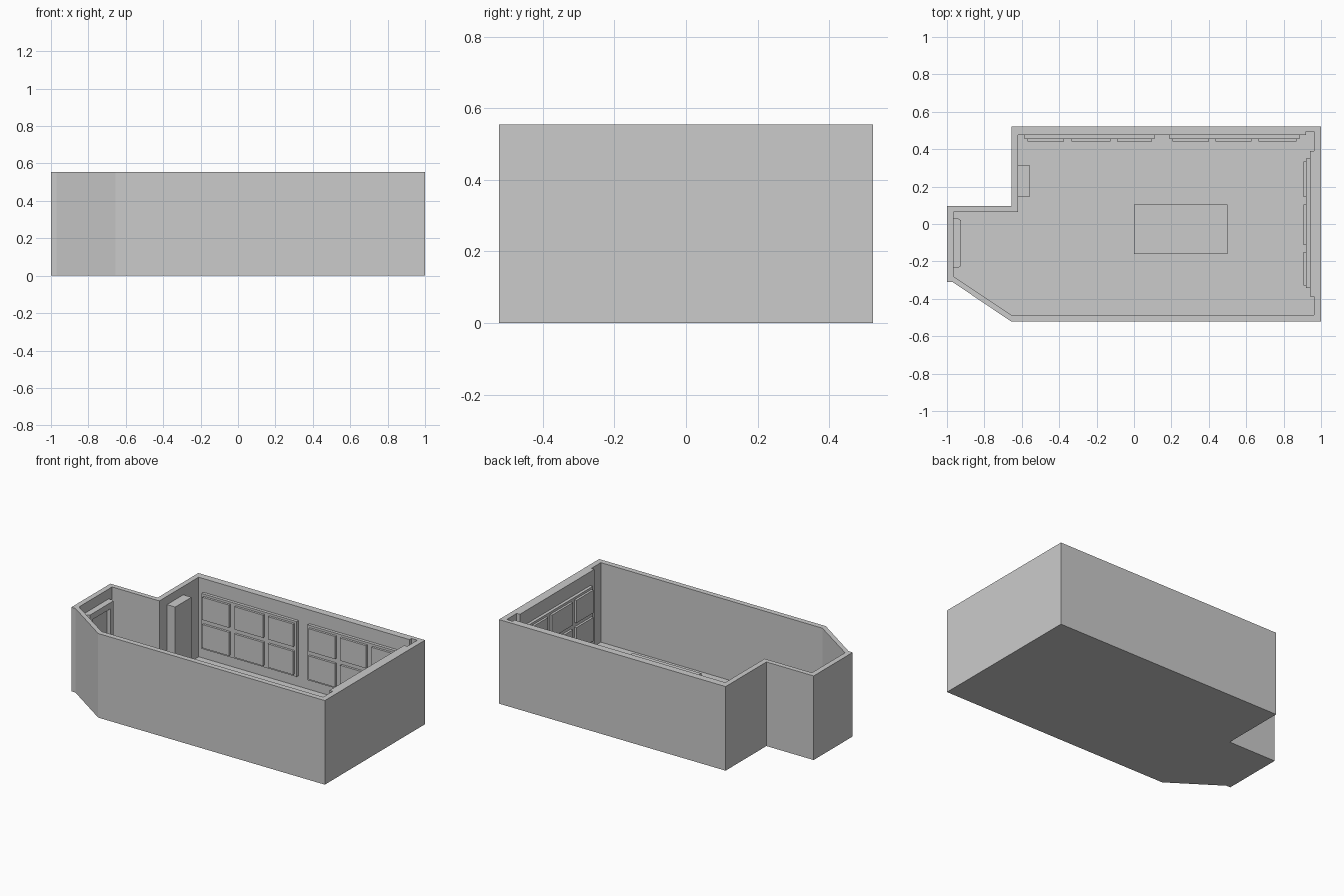
import bpy, bmesh

if "Cube" in bpy.data.objects:
    bpy.data.objects.remove(bpy.data.objects["Cube"])

H = 0.555      # wall height
FLOOR = 0.03   # floor thickness


def prism(name, pts, z0, z1):
    """Extrude a plan outline from z0 to z1."""
    bm = bmesh.new()
    face = bm.faces.new([bm.verts.new((x, y, z0)) for x, y in pts])
    ext = bmesh.ops.extrude_face_region(bm, geom=[face])
    for v in ext["geom"]:
        if isinstance(v, bmesh.types.BMVert):
            v.co.z = z1
    bmesh.ops.recalc_face_normals(bm, faces=bm.faces)
    me = bpy.data.meshes.new(name)
    bm.to_mesh(me)
    bm.free()
    ob = bpy.data.objects.new(name, me)
    bpy.context.collection.objects.link(ob)
    return ob


def box(name, x0, x1, y0, y1, z0, z1):
    return prism(name, [(x0, y0), (x1, y0), (x1, y1), (x0, y1)], z0, z1)


# Room shell: outer outline with the interior cut out, leaving the floor
outer = [(-1, -0.31), (-0.97, -0.31), (-0.655, -0.5225), (1, -0.5225),
         (1, 0.5225), (-0.655, 0.5225), (-0.655, 0.097), (-1, 0.097)]
inner = [(-0.965, -0.28), (-0.655, -0.487), (0.963, -0.487), (0.963, -0.387),
         (0.94, -0.387), (0.94, 0.39), (0.963, 0.39), (0.963, 0.495),
         (0.92, 0.495), (0.92, 0.475), (-0.62, 0.475), (-0.62, 0.065),
         (-0.965, 0.065)]
room = prism("room_shell", outer, 0, H)
cutter = prism("room_interior_cutter", inner, FLOOR, H + 0.1)
cutter.hide_render = True
mod = room.modifiers.new("hollow", "BOOLEAN")
mod.operation = "DIFFERENCE"
mod.solver = "EXACT"
mod.object = cutter
bpy.context.view_layer.objects.active = room
bpy.ops.object.modifier_apply(modifier=mod.name)
bpy.data.objects.remove(cutter)


# Windows: backing frame with two rows of raised panes
ROWS = [(0.115, 0.27), (0.30, 0.45)]


def back_window(name, a, b, panes):
    box(name + "_frame", a, b, 0.455, 0.476, 0.10, 0.465)
    for p0, p1 in panes:
        for z0, z1 in ROWS:
            box(name + "_pane", p0, p1, 0.44, 0.456, z0, z1)


def side_window(name, a, b, panes):
    box(name + "_frame", 0.92, 0.941, a, b, 0.10, 0.465)
    for p0, p1 in panes:
        for z0, z1 in ROWS:
            box(name + "_pane", 0.905, 0.921, p0, p1, z0, z1)


back_window("back_window_left", -0.585, 0.11,
            [(-0.57, -0.375), (-0.335, -0.125), (-0.09, 0.095)])
back_window("back_window_right", 0.19, 0.885,
            [(0.205, 0.40), (0.437, 0.628), (0.665, 0.87)])
side_window("side_window", -0.343, 0.35,
            [(-0.328, -0.15), (-0.112, 0.105), (0.145, 0.335)])

# Entrance door: panel with chamfered posts and a lintel
DX0, DX1 = -0.966, -0.925
box("door_panel", DX0, -0.948, -0.2, -0.005, FLOOR, 0.46)
prism("door_post", [(DX0, -0.235), (-0.94, -0.235), (DX1, -0.225),
                    (DX1, -0.195), (DX0, -0.195)], FLOOR, 0.49)
prism("door_post", [(DX0, -0.01), (DX1, -0.01), (DX1, 0.02),
                    (-0.94, 0.03), (DX0, 0.03)], FLOOR, 0.49)
box("door_lintel", DX0, DX1, -0.195, -0.01, 0.45, 0.49)

# Tall cabinet and low counter
box("tall_cabinet", -0.621, -0.56, 0.145, 0.315, FLOOR, 0.50)
box("counter", 0, 0.5, -0.16, 0.105, FLOOR, 0.207)
